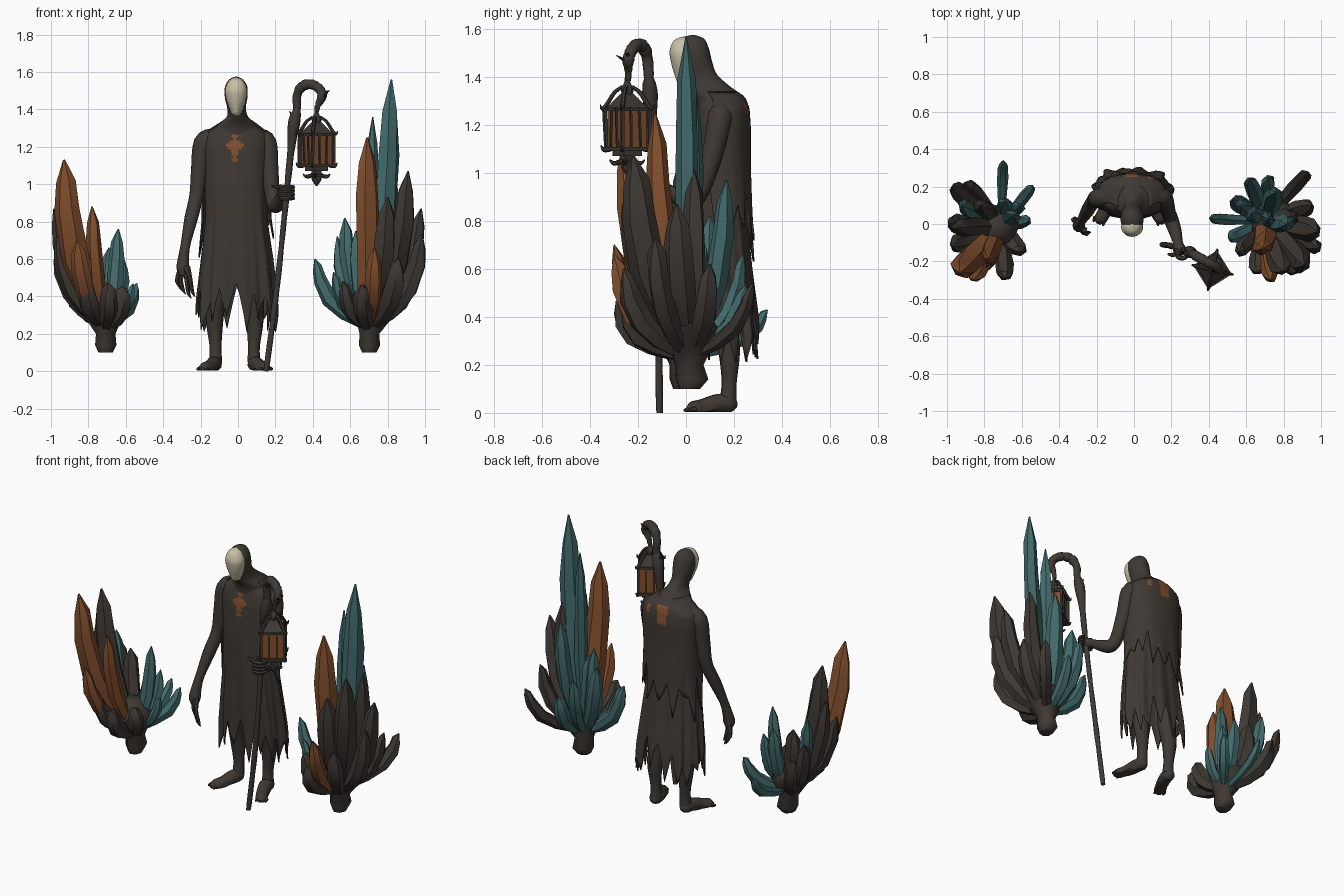
import bpy, bmesh, math, random
from mathutils import Vector, Matrix

if "Cube" in bpy.data.objects:
    bpy.data.objects.remove(bpy.data.objects["Cube"])
random.seed(4)
V = Vector

def material(name, col):
    m = bpy.data.materials.new(name)
    m.diffuse_color = (*col, 1)
    m.use_nodes = True
    m.node_tree.nodes["Principled BSDF"].inputs["Base Color"].default_value = m.diffuse_color
    return m
DARK = material("dark cloth", (0.050, 0.041, 0.034))
ORANGE = material("rust orange", (0.225, 0.078, 0.026))
TEAL = material("dull teal", (0.055, 0.145, 0.148))
BONE = material("bone", (0.58, 0.53, 0.38))

def finish(name, bm, mats, smooth=40):
    bmesh.ops.recalc_face_normals(bm, faces=bm.faces)
    me = bpy.data.meshes.new(name)
    bm.to_mesh(me)
    bm.free()
    for m in mats:
        me.materials.append(m)
    if smooth:
        me.polygons.foreach_set("use_smooth", [True] * len(me.polygons))
        me.set_sharp_from_angle(angle=math.radians(smooth))
    ob = bpy.data.objects.new(name, me)
    bpy.context.collection.objects.link(ob)
    return ob

def skin(bm, rings, caps=True):
    vs = [[bm.verts.new(p) for p in r] for r in rings]
    n = len(vs[0])
    for a, b in zip(vs, vs[1:]):
        for i in range(n):
            bm.faces.new((a[i], a[(i + 1) % n], b[(i + 1) % n], b[i]))
    if caps:
        bm.faces.new(vs[0])
        bm.faces.new(vs[-1])

def spline(pts, sub):
    # Catmull-Rom through points of any dimension
    out = []
    for i in range(len(pts) - 1):
        p = [pts[max(0, i - 1)], pts[i], pts[i + 1], pts[min(len(pts) - 1, i + 2)]]
        for s in range(sub):
            t = s / sub
            out.append([0.5 * (2 * b + (c - a) * t + (2 * a - 5 * b + 4 * c - d) * t * t
                               + (3 * b - a - 3 * c + d) * t ** 3) for a, b, c, d in zip(*p)])
    return out + [list(pts[-1])]

def tube(name, pts, mat=DARK, n=10, sub=4, floor=-1, rough=0.0):
    # pts: (x, y, z, radius)
    path = spline(pts, sub)
    P = [V(p[:3]) for p in path]
    rings, side = [], None
    for i, p in enumerate(P):
        t = (P[min(i + 1, len(P) - 1)] - P[max(i - 1, 0)]).normalized()
        if side is None:
            side = t.orthogonal()
        side = (side - t * side.dot(t)).normalized()
        up = t.cross(side)
        r = max(path[i][3], 0.001) * (1 + random.uniform(-rough, rough))
        ring = [p + (side * math.cos(k * math.tau / n) + up * math.sin(k * math.tau / n)) * r for k in range(n)]
        rings.append([V((q.x, q.y, max(q.z, floor))) for q in ring])
    bm = bmesh.new()
    skin(bm, rings)
    return finish(name, bm, [mat])

def loft(name, prof, mat=DARK, n=28, sub=4):
    # prof: (z, centre x, centre y, radius x, radius y)
    bm = bmesh.new()
    skin(bm, [[V((cx + rx * math.cos(k * math.tau / n), cy + ry * math.sin(k * math.tau / n), z))
               for k in range(n)] for z, cx, cy, rx, ry in spline(prof, sub)])
    return finish(name, bm, [mat], 60)

def box(bm, size, loc, rot=None):
    m = Matrix.Translation(loc) @ (rot or Matrix()) @ Matrix.Diagonal((*size, 1))
    bmesh.ops.create_cube(bm, size=1, matrix=m)

# ---- robe and cape: draped shells with torn hems
PROFILE = [(1.35, 0, .11, .05, .07), (1.31, -.005, .145, .11, .09), (1.27, -.01, .15, .165, .1),
           (1.2, -.012, .145, .175, .11), (1.0, -.012, .14, .165, .115), (.8, -.01, .14, .165, .115),
           (.6, -.008, .15, .188, .122), (.4, -.008, .165, .207, .13), (.1, -.008, .185, .215, .135)]
def profile(z):
    for a, b in zip(PROFILE, PROFILE[1:]):
        if z >= b[0]:
            t = min(1, (a[0] - z) / (a[0] - b[0]))
            return [u + (w - u) * t for u, w in zip(a[1:], b[1:])]
    return PROFILE[-1][1:]

def drape(name, a0, a1, n, grow, ztop, zsplit, low, high, patch):
    closed = abs(a1 - a0 - math.tau) < 1e-3
    knots = [random.uniform(*(low if k % 2 else high)) for k in range(n // 4 + 1)]
    knots[-1] = knots[0]
    rows = [ztop - i * .016 for i in range(int((ztop - zsplit) / .016) + 1)]
    bm, grid = bmesh.new(), []
    for r in range(len(rows) + 7):
        line = []
        for c in range(n if closed else n + 1):
            a = a0 + (a1 - a0) * c / n
            k = min(c // 4, len(knots) - 2)
            hem = knots[k] + (knots[k + 1] - knots[k]) * (c / 4 - k)
            z = rows[r] if r < len(rows) else rows[-1] + (hem - rows[-1]) * (r - len(rows) + 1) / 7
            cx, cy, rx, ry = profile(z)
            f = max(0, min(1, (1.05 - z) / .7))
            g = 1 + f * (.05 * math.sin(9 * a + 2 * z) + .03 * math.sin(17 * a + 1))
            s = lambda v: math.copysign(abs(v) ** .85, v)
            flare = grow * (1 + 1.2 * f)
            line.append(bm.verts.new((cx + (rx * g + flare) * s(math.cos(a)),
                                      cy + (ry * g + flare) * s(math.sin(a)), z)))
        grid.append(line)
    m = len(grid[0])
    for a, b in zip(grid, grid[1:]):
        for i in range(m if closed else m - 1):
            j = (i + 1) % m
            face = bm.faces.new((a[i], a[j], b[j], b[i]))
            face.material_index = int(patch(face.calc_center_median()))
    ob = finish(name, bm, [DARK, ORANGE], 50)
    mod = ob.modifiers.new("thickness", "SOLIDIFY")
    mod.thickness = .008
    return ob

def chest_mark(p):
    x, w = abs(p.x + .017), .005 * math.sin(p.z * 130)
    return p.y < .12 and ((x < .016 + w and 1.12 < p.z < 1.26) or x < .048 - abs(p.z - 1.207) * .9 and abs(p.z - 1.207) < .033)
def back_mark(p):
    return p.y > .12 and ((-.052 < p.x < .02 and 1.19 < p.z < 1.31 and abs(p.x + .016) < (p.z - 1.15) * .6)
                          or (.075 < p.x < .1 and 1.25 < p.z < 1.29))
drape("robe", 0, math.tau, 128, 0, 1.345, .56, (.2, .31), (.3, .5), chest_mark)
drape("back_cape", -.25, math.pi + .25, 72, .015, 1.34, 1.0, (.6, .8), (.74, .97), back_mark)

# ---- hood and mask
loft("hood", [(1.576, -.01, .03, .004, .005), (1.56, -.01, .025, .037, .05), (1.52, -.01, .025, .06, .07),
              (1.46, -.01, .035, .06, .075), (1.41, -.008, .055, .05, .075), (1.36, -.003, .095, .058, .09),
              (1.31, -.005, .145, .115, .105), (1.25, -.01, .15, .14, .1)])
loft("mask", [(1.57, -.01, .0, .004, .004), (1.555, -.01, -.01, .036, .038), (1.51, -.01, -.014, .058, .054),
              (1.46, -.01, -.01, .054, .052), (1.41, -.01, .0, .038, .048), (1.375, -.01, .01, .024, .043),
              (1.362, -.01, .02, .006, .02)], BONE)

# ---- legs and feet
for nm, s, cx in (("left", -1, -.015), ("right", 1, -.02)):
    X = lambda v: cx + s * v
    tube(nm + "_leg", [(X(.1), .16, .6, .06), (X(.105), .16, .4, .055), (X(.11), .18, .26, .046),
                       (X(.105), .18, .13, .032), (X(.105), .175, .05, .036)])
    tube(nm + "_foot", [(X(.1), .212, .03, .01), (X(.105), .19, .035, .034), (X(.115), .14, .04, .04),
                        (X(.14), .07, .022, .036), (X(.165), .025, .012, .034), (X(.175), .0, .01, .01)], floor=.004)
    for k in range(4):
        x = X(.14 + k * .017)
        tube(nm + "_toe", [(x, .04, .015, .012), (x + s * .008, .002 + k * .006, .012, .009),
                           (x + s * .01, -.01 + k * .007, .008, .003)], n=6, floor=.004)

# ---- arms and hands
tube("hanging_arm", [(-.13, .15, 1.25, .05), (-.185, .14, 1.22, .053), (-.205, .13, 1.08, .046),
                     (-.222, .115, .94, .038), (-.25, .07, .82, .036), (-.28, .02, .68, .026),
                     (-.292, .0, .6, .03), (-.295, -.01, .55, .034), (-.29, -.015, .51, .02)])
for k, (x, y, z) in enumerate([(-.315, .03, .43), (-.295, .0, .41), (-.265, -.025, .39), (-.245, -.045, .4)]):
    tube("finger", [(-.305 + k * .012, .012 - k * .014, .56, .014), (x - .01, y - .008, .49, .012),
                    (x, y, z + .03, .01), (x + .015, y, z, .002)], n=6)
tube("thumb", [(-.29, -.02, .57, .013), (-.265, -.05, .52, .012), (-.25, -.05, .47, .003)], n=6)
tube("staff_arm", [(.11, .15, 1.25, .05), (.155, .14, 1.22, .052), (.17, .11, 1.08, .046), (.185, .06, .93, .04),
                   (.2, .02, .885, .04), (.22, -.04, .905, .035), (.235, -.1, .94, .027), (.245, -.14, .955, .036),
                   (.25, -.165, .96, .02)])
for k in range(4):
    z = .925 + k * .02
    tube("grip_finger", [(.225, -.13, z, .013), (.235, -.175, z, .013), (.27, -.18, z, .013), (.295, -.15, z, .011),
                         (.285, -.12, z, .005)], n=6)
tube("grip_thumb", [(.235, -.14, .98, .014), (.21, -.165, .985, .012), (.18, -.16, .99, .005)], n=6)

# ---- hooked staff
tube("staff", [(.15, -.11, .0, .014), (.19, -.115, .3, .016), (.225, -.125, .6, .015), (.26, -.14, .95, .016),
               (.285, -.145, 1.2, .02), (.3, -.15, 1.33, .032), (.315, -.155, 1.4, .022), (.315, -.16, 1.47, .024),
               (.34, -.175, 1.52, .027), (.385, -.2, 1.535, .026), (.43, -.225, 1.515, .026), (.45, -.24, 1.475, .025),
               (.43, -.24, 1.43, .017), (.42, -.24, 1.385, .01)], sub=5, floor=0, rough=.09)
for p, q in (((.46, -.24, 1.49), (.49, -.25, 1.5)), ((.45, -.24, 1.46), (.48, -.29, 1.49)),
             ((.3, -.15, 1.35), (.275, -.14, 1.39)), ((.44, -.24, 1.43), (.465, -.25, 1.45))):
    tube("staff_thorn", [(*p, .012), (*q, .002)], n=6, sub=1)

# ---- lantern, slightly turned
C = V((.42, -.245, 0))
R = Matrix.Rotation(math.radians(32), 4, "Z")
def at(x, y, z):
    return C + (R @ V((x, y, 0))) + V((0, 0, z))
bm = bmesh.new()
box(bm, (.118, .118, .16), at(0, 0, 1.185), R)
finish("lantern_glass", bm, [ORANGE], 0)
bm = bmesh.new()
for w, h, z in ((.15, .016, 1.1), (.135, .014, 1.265), (.09, .02, 1.082), (.04, .04, 1.06), (.08, .012, 1.045)):
    box(bm, (w, w, h), at(0, 0, z), R)
for q in range(4):
    Q = Matrix.Rotation(q * math.pi / 2, 4, "Z")
    for u in (-.066, -.022, .022):
        p = Q @ V((u, -.066, 0))
        lean = Matrix.Rotation(random.uniform(-.07, .07), 4, "X")
        box(bm, (.008 if u > -.06 else .014,) * 2 + (.175,), at(p.x, p.y, 1.185), R @ lean)
bmesh.ops.create_cone(bm, cap_ends=True, segments=4, radius1=.09, radius2=.018, depth=.07,
                      matrix=Matrix.Translation(at(0, 0, 1.305)) @ R @ Matrix.Rotation(math.pi / 4, 4, "Z"))
finish("lantern_frame", bm, [DARK], 0)
for q in range(4):
    a = math.pi / 4 + q * math.pi / 2
    def ray(r, z, w):
        return (*at(r * math.cos(a), r * math.sin(a), z), w)
    tube("roof_horn", [ray(.02, 1.36, .008), ray(.055, 1.335, .009), ray(.088, 1.285, .01), ray(.108, 1.268, .007),
                       ray(.115, 1.285, .002)], n=6)
    tube("base_spur", [ray(.02, 1.05, .012), ray(.055, 1.04, .01), ray(.075, 1.055, .003)], n=6)
    tube("base_claw", [ray(.07, 1.1, .011), ray(.1, 1.095, .008), ray(.112, 1.115, .003)], n=6)
tube("lantern_finial", [(*C.xy, 1.32, .02), (*C.xy, 1.35, .026), (*C.xy, 1.38, .012), (*C.xy, 1.42, .01)], n=8)
tube("lantern_drop", [(*C.xy, 1.05, .018), (*C.xy, 1.025, .026), (*C.xy, .99, .003)], n=8)

# ---- crystal clusters: blades bending out of a narrow root
def crystal(name, root, tip, r, mat):
    root, tip = V(root), V(tip)
    d = tip - root
    def along(h, o):
        return root + V((d.x * o, d.y * o, d.z * h))
    phase, n = random.random() * 6, 6
    rings = []
    for h, o, k in ((0, 0, .5), (.2, .42, .85), (.42, .72, 1.03), (.7, .9, .94), (.87, .95, .72), (1, 1, .08)):
        c, t = along(h, o), (along(h + .05, o + .04) - along(h - .05, o - .06)).normalized()
        s = t.cross(V((math.cos(phase), math.sin(phase), .1))).normalized()
        u = t.cross(s)
        rings.append([c + (s * math.cos(i * math.tau / n) + u * .78 * math.sin(i * math.tau / n)) * r * k
                      * random.uniform(.88, 1.12) for i in range(n)])
    bm = bmesh.new()
    skin(bm, rings)
    finish(name, bm, [mat], 35)

RIGHT = {"o": [(.69, -.13, 1.25, .068), (.73, -.3, .66, .055)],
         "t": [(.82, 0, 1.56, .062), (.72, .03, 1.36, .045), (.57, .1, .82, .052), (.41, .03, .6, .042),
               (.53, .13, .72, .045), (.62, .24, .66, .045), (.76, .17, .97, .055), (.51, -.08, .53, .04),
               (.72, .25, .53, .045), (.63, .06, .75, .05)],
         "d": [(.91, -.22, 1.07, .075), (.98, -.04, .87, .065), (.985, -.13, .73, .06), (.84, .03, 1.02, .065),
               (.93, .28, .54, .045), (.8, -.25, .93, .065), (.56, -.15, .48, .055), (.66, -.26, .46, .06),
               (.95, .1, .62, .05), (.86, -.26, .6, .06)]}
LEFT = {"o": [(-.93, -.26, 1.13, .075), (-.78, -.19, .88, .058), (-.86, -.3, .7, .05)],
        "t": [(-.64, .05, .76, .045), (-.54, .2, .47, .04), (-.7, .34, .43, .035), (-.92, .1, .77, .05),
              (-.69, .12, .66, .045), (-.61, .1, .6, .04), (-.56, .02, .47, .035)],
        "d": [(-.94, -.02, 1.07, .068), (-.985, 0, .87, .055), (-.97, .2, .66, .055), (-.9, .22, .55, .055),
              (-.61, -.15, .45, .06), (-.69, -.29, .47, .06), (-.97, -.12, .72, .055), (-.82, .1, .68, .06),
              (-.82, -.24, .5, .055)]}
KIND = {"o": ("orange_crystal", ORANGE), "t": ("teal_crystal", TEAL), "d": ("dark_crystal", DARK)}
for side, table, x, y in (("right", RIGHT, .7, .015), ("left", LEFT, -.71, -.01)):
    for key, items in table.items():
        for tx, ty, tz, r in items:
            crystal(side + "_" + KIND[key][0], (x, y, .23), (tx, ty, tz), r, KIND[key][1])
    lean = .05 if x > 0 else -.03
    loft(side + "_cluster_root", [(.1, x, y, .04, .045), (.14, x, y + .01, .06, .07), (.2, x, y, .055, .06),
                                  (.28, x + lean * .4, y, .1, .1), (.36, x + lean, y, .13, .12),
                                  (.43, x + lean, y, .06, .06)], n=7, sub=1)
